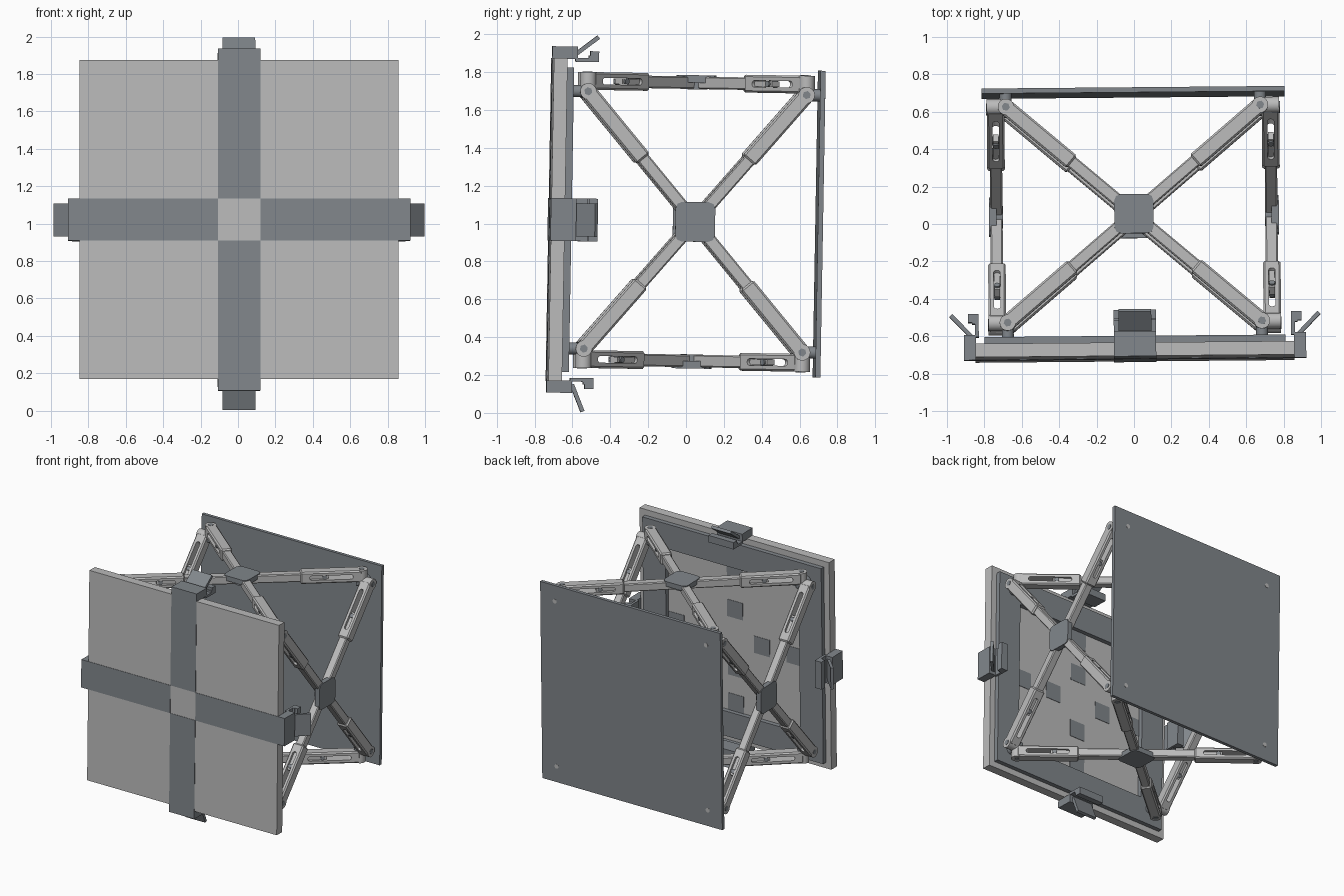
import bpy, bmesh
from math import radians, pi, hypot
from mathutils import Matrix, Vector

if "Cube" in bpy.data.objects:
    bpy.data.objects.remove(bpy.data.objects["Cube"])

ZC = 1.01                      # height of the assembly axis
TILT = (Matrix.Translation((0, 0, 1)) @ Matrix.Rotation(radians(0.5), 4, 'Z')
        @ Matrix.Rotation(radians(-1.0), 4, 'X') @ Matrix.Translation((0, 0, -1)))

dark = bpy.data.materials.new("slate")
dark.diffuse_color = (0.22, 0.24, 0.26, 1)
dark.use_nodes = True
dark.node_tree.nodes["Principled BSDF"].inputs["Base Color"].default_value = dark.diffuse_color
light = bpy.data.materials.new("pale_grey")
light.diffuse_color = (0.5, 0.5, 0.5, 1)
light.use_nodes = True
light.node_tree.nodes["Principled BSDF"].inputs["Base Color"].default_value = light.diffuse_color


def link(name, mesh, mat, M=Matrix()):
    ob = bpy.data.objects.new(name, mesh)
    bpy.context.collection.objects.link(ob)
    if not mesh.materials:
        mesh.materials.append(mat)
    ob.matrix_world = TILT @ M
    return ob


def finish(bm, name):
    bmesh.ops.recalc_face_normals(bm, faces=bm.faces)
    me = bpy.data.meshes.new(name)
    bm.to_mesh(me)
    bm.free()
    return me


def box_mesh(name, lo, hi, bevel=0):
    bm = bmesh.new()
    bmesh.ops.create_cube(bm, size=1)
    for v in bm.verts:
        v.co = [(a + b) / 2 + c * (b - a) for a, b, c in zip(lo, hi, v.co)]
    if bevel:
        bmesh.ops.bevel(bm, geom=bm.edges[:], offset=bevel, segments=1, affect='EDGES')
    return finish(bm, name)


def box(name, lo, hi, mat, M=Matrix(), bevel=0):
    return link(name, box_mesh(name, lo, hi, bevel), mat, M)


def prism_mesh(name, pts, axis, a, b):
    """Extrude a 2D outline along one axis from a to b."""
    def put(p, t):
        q = list(p)
        q.insert(axis, t)
        return q
    bm = bmesh.new()
    f = bm.faces.new([bm.verts.new(put(p, a)) for p in pts])
    ext = bmesh.ops.extrude_face_region(bm, geom=[f])
    d = Vector(put((0, 0), b - a))
    bmesh.ops.translate(bm, verts=[g for g in ext['geom'] if isinstance(g, bmesh.types.BMVert)], vec=d)
    return finish(bm, name)


def cyl(name, p0, p1, r, mat, M=Matrix(), seg=24):
    p0, p1 = Vector(p0), Vector(p1)
    d = p1 - p0
    bm = bmesh.new()
    bmesh.ops.create_cone(bm, cap_ends=True, segments=seg, radius1=r, radius2=r, depth=d.length)
    for f in bm.faces:
        f.smooth = len(f.verts) == 4
    for e in bm.edges:
        e.smooth = all(f.smooth for f in e.link_faces)
    bm.transform(Matrix.Translation((p0 + p1) / 2) @ d.to_track_quat('Z', 'Y').to_matrix().to_4x4())
    return link(name, finish(bm, name), mat, M)


# front panel, with a dark back frame around a square window
C = Matrix.Translation((0, 0, ZC))
box("front_panel", (-.853, -.72, -.853), (.853, -.648, .853), light, C)
for k in range(4):
    Q = C @ Matrix.Rotation(k * pi / 2, 4, 'Y')
    link("back_frame_side", prism_mesh("back_frame_side", [(.6, -.6), (.805, -.805), (.805, .805), (.6, .6)],
                                       1, -.65, -.612), dark, Q)
    # square pads inside the window
    for r in (.24, .53):
        box("window_pad", (r - .07, -.65, -.07), (r + .07, -.645, .07), dark, Q)

# rear panel with four fixing discs
box("rear_panel", (-.81, .69, -.81), (.81, .717, .81), dark, C)

# crossed front bands and edge clips: right, top, left, bottom
hook = [(.85, -.722), (.915, -.722), (.915, -.588), (.855, -.588), (.855, -.53), (.87, -.53), (.87, -.522),
        (.892, -.522), (.892, -.475), (.835, -.475), (.835, -.60), (.85, -.60)]
tips = [(0, (.992, -.49)), (-90, (.976, -.485)), (180, (.992, -.49)), (90, (1.017, -.54))]
for ang, (tr, ty) in tips:
    Q = C @ Matrix.Rotation(radians(ang), 4, 'Y')
    box("front_band", (.113, -.723, -.113), (.914, -.70, .113), dark, Q)
    link("edge_clip", prism_mesh("edge_clip", hook, 2, -.113, .113), dark, Q)
    b = Vector((.895, -.59))
    t = Vector((tr, ty))
    d = (t - b).normalized() * .022
    n = Vector((-d.y, d.x))
    link("clip_lever", prism_mesh("clip_lever", [b - d, t, t + n, b - d + n], 2, -.088, .088), dark, Q)

# slotted strut sleeve, cut once and reused
OUT = .46
sleeve = box("strut_sleeve", (0, -.043, -.047), (OUT, .043, .047), light, bevel=.01)
slot = []
for i in range(13):
    a = -pi / 2 + pi * i / 12
    slot.append((.375 + .0175 * Matrix.Rotation(a, 2)[0][0], .0175 * Matrix.Rotation(a, 2)[1][0]))
slot += [(.46 - x, -z) for x, z in slot]
cutter = link("slot_cutter", prism_mesh("slot_cutter", slot, 1, -.1, .1), dark)
cutter.hide_render = True
mod = sleeve.modifiers.new("slot", 'BOOLEAN')
mod.object = cutter
mod.solver = 'EXACT'
bpy.context.view_layer.update()
sleeve_mesh = bpy.data.meshes.new_from_object(sleeve.evaluated_get(bpy.context.evaluated_depsgraph_get()))
bpy.data.objects.remove(sleeve)
bpy.data.objects.remove(cutter)

# four scissor frames: each a node plate and four telescopic struts
HU, HV, VC, N = .68, .577, .042, .735
LEN = hypot(HU, HV)
rod_mesh = box_mesh("strut_rod", (OUT - .02, -.033, -.033), (LEN - .05, .033, .033), .007)
base = Matrix(((0, 0, 1, 0), (0, 1, 0, 0), (-1, 0, 0, 0), (0, 0, 0, 1)))
h, c = .105, .035
node = [(h, c - h), (h, h - c), (h - .01, h - .01), (h - c, h), (c - h, h), (.01 - h, h - .01),
        (-h, h - c), (-h, c - h), (.01 - h, .01 - h), (c - h, -h), (h - c, -h), (h - .01, .01 - h)]
for k in range(4):
    F = C @ Matrix.Rotation(k * pi / 2, 4, 'Y') @ base @ Matrix.Translation((0, VC, N))
    link("node_plate", prism_mesh("node_plate", node, 2, .0, .04), dark, F)
    cyl("node_boss", (0, 0, -.035), (0, 0, .01), .06, dark, F)
    for su in (-1, 1):
        for sv in (-1, 1):
            d = Vector((-su * HU, -sv * HV, 0)) / LEN
            lat = Vector((0, 0, 1)).cross(d)
            S = Matrix.Identity(4)
            for i in range(3):
                S[i][0], S[i][1] = d[i], lat[i]
            S[0][3], S[1][3] = su * HU, sv * HV
            S = F @ S
            link("strut_sleeve", sleeve_mesh, light, S)
            link("strut_rod", rod_mesh, light, S)
            box("rod_tongue", (.25, -.026, -.015), (OUT, .026, .015), light, S)
            cyl("slot_screw", (.28, -.036, 0), (.28, .036, 0), .0165, dark, S, 12)
            cyl("strut_eye", (0, 0, -.047), (0, 0, .047), .043, light, S)
            cyl("pivot_screw", (0, 0, -.06), (0, 0, .05), .022, dark, S, 6)

# corner posts and hubs that carry two struts each
for sx in (-1, 1):
    for sz in (-1, 1):
        for y, wall in ((VC - HV, -.615), (VC + HV, .70)):
            P = C @ Matrix.Translation((sx * HU, 0, sz * HU))
            cyl("corner_post", (0, y, 0), (0, wall, 0), .032, dark, P)
            box("corner_hub", (-.035, y - .035, -.035), (.035, y + .035, .035), dark, P, .008)
        cyl("rear_fixing", (0, .7, 0), (0, .719, 0), .018, light, P, 16)
